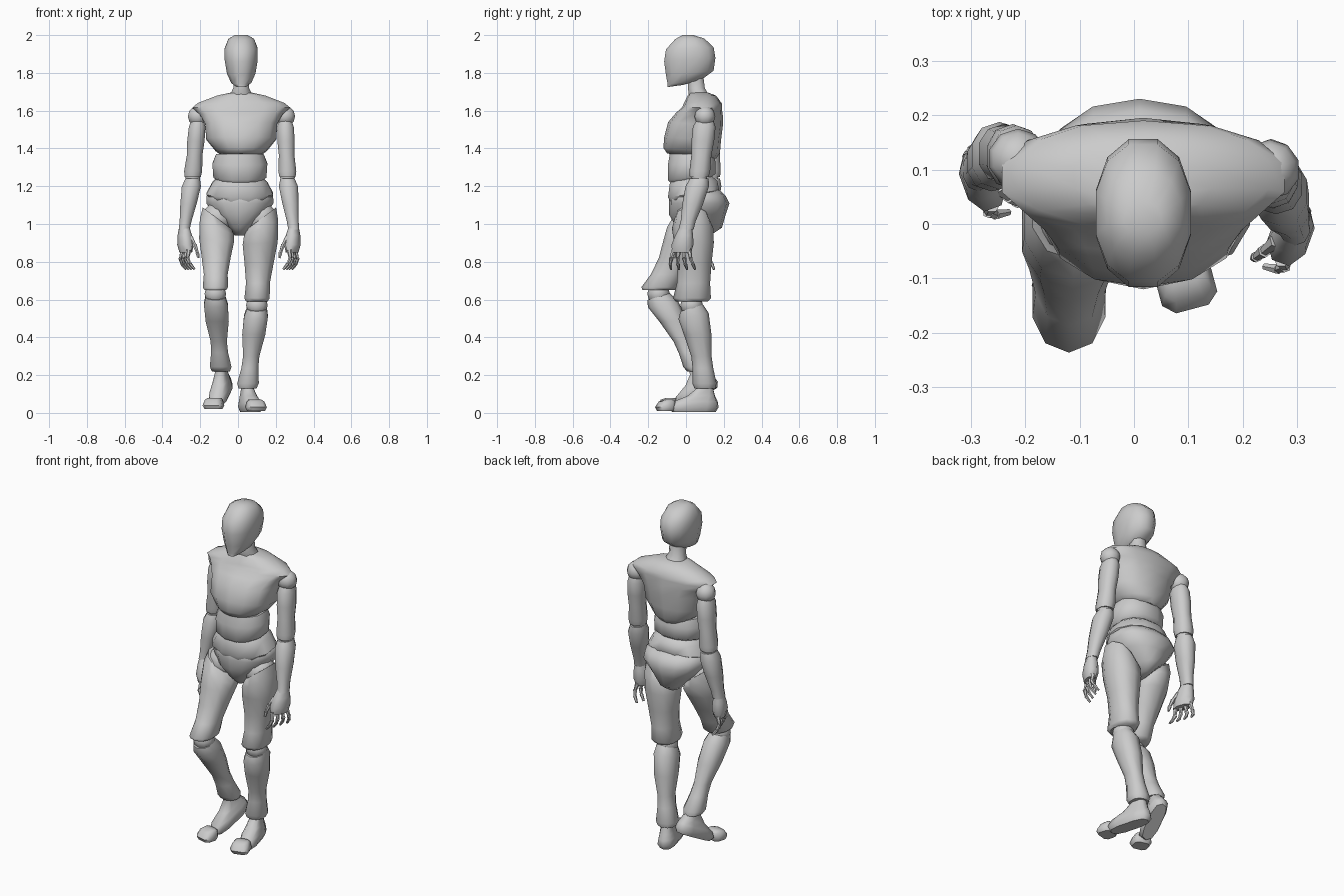
import bpy, bmesh
from math import sin, cos, pi, radians, copysign
from mathutils import Matrix, Vector

cube = bpy.data.objects.get("Cube")
if cube:
    bpy.data.objects.remove(cube, do_unlink=True)

grey = bpy.data.materials.new("mannequin_grey")
grey.use_nodes = True
grey.diffuse_color = (0.6, 0.6, 0.6, 1)
grey.node_tree.nodes["Principled BSDF"].inputs["Base Color"].default_value = grey.diffuse_color


def finish(name, bm):
    bmesh.ops.recalc_face_normals(bm, faces=bm.faces)
    mesh = bpy.data.meshes.new(name)
    bm.to_mesh(mesh)
    bm.free()
    mesh.materials.append(grey)
    obj = bpy.data.objects.new(name, mesh)
    bpy.context.collection.objects.link(obj)
    bpy.ops.object.select_all(action='DESELECT')
    obj.select_set(True)
    bpy.context.view_layer.objects.active = obj
    bpy.ops.object.shade_smooth_by_angle(angle=radians(55))


def loft(name, rings, sides=10, power=0.9, matrix=Matrix()):
    """Skin rings of (centre, x radius, y radius, x slope, y slope) into a capped body."""
    bm = bmesh.new()
    loops = []
    for centre, rx, ry, slope_x, slope_y in rings:
        loop = []
        for i in range(sides):
            angle = 2 * pi * (i + 0.5) / sides
            c, s = cos(angle), sin(angle)
            dx = rx * copysign(abs(c) ** power, c)
            dy = ry * copysign(abs(s) ** power, s)
            offset = Vector((dx, dy, slope_x * dx + slope_y * dy))
            loop.append(bm.verts.new(matrix @ (centre + offset)))
        loops.append(loop)
    for low, high in zip(loops, loops[1:]):
        for i in range(sides):
            j = (i + 1) % sides
            bm.faces.new((low[i], low[j], high[j], high[i]))
    bm.faces.new(loops[0])
    bm.faces.new(loops[-1])
    finish(name, bm)


def stack(name, profile, x=0, slope=0, **options):
    """Loft upward through (z, x radius, y, y radius); the slope fades towards the top."""
    last = len(profile) - 1
    rings = [(Vector((x, y, z)), rx, ry, 0, slope * (1 - i / last))
             for i, (z, rx, y, ry) in enumerate(profile)]
    loft(name, rings, **options)


def limb(name, start, end, profile, cut=0, bow=0, tilt=0):
    """Loft along start to end through (fraction, x radius, y radius), with a slanted top."""
    rings = []
    for t, rx, ry in profile:
        centre = start.lerp(end, t) + Vector((0, bow * sin(pi * t), 0))
        fade = max(0, 1 - t * 3)
        rings.append((centre, rx, ry, cut * fade, tilt * fade))
    loft(name, rings)


def ball(name, center, radius):
    bm = bmesh.new()
    bmesh.ops.create_uvsphere(bm, u_segments=10, v_segments=6, radius=radius,
                              matrix=Matrix.Translation(center))
    finish(name, bm)


def finger(name, points, radius):
    # Chain of tapered knuckle segments
    bm = bmesh.new()
    for a, b in zip(points, points[1:]):
        along = b - a
        turn = along.to_track_quat('Z', 'Y').to_matrix().to_4x4()
        bmesh.ops.create_cone(bm, cap_ends=True, segments=6, radius1=radius,
                              radius2=radius * 0.6, depth=along.length,
                              matrix=Matrix.Translation((a + b) / 2) @ turn)
        radius *= 0.85
    finish(name, bm)


# Head and neck
MIDDLE = 0.017
stack("head", [(1.73, .03, -.06, .04), (1.75, .055, -.01, .09), (1.8, .078, .02, .13),
               (1.87, .09, .02, .14), (1.93, .09, .02, .13), (1.98, .07, .02, .08),
               (2, .035, .01, .03)], MIDDLE, .14, sides=12)
stack("neck", [(1.64, .07, .09, .06), (1.69, .06, .065, .055), (1.72, .045, .055, .048),
               (1.78, .045, .05, .045)], MIDDLE, sides=8)

# Torso
stack("chest", [(1.36, .1, .03, .13), (1.39, .14, .03, .15), (1.45, .19, .035, .15),
                (1.53, .195, .05, .145), (1.58, .225, .07, .125), (1.615, .265, .085, .105),
                (1.64, .235, .09, .1), (1.68, .13, .085, .075), (1.695, .06, .07, .05)],
      MIDDLE, -.1, sides=14)
stack("upper_abdomen", [(1.22, .1, .03, .1), (1.25, .145, .03, .13), (1.32, .15, .03, .13),
                        (1.37, .13, .03, .12)], .01, .2, sides=12)
stack("lower_abdomen", [(1.13, .15, .04, .12), (1.16, .182, .04, .14), (1.22, .15, .04, .13),
                        (1.26, .11, .03, .1)], .01, .2, sides=12)
stack("pelvis", [(.94, .03, .06, .07), (.98, .065, .07, .12), (1.05, .14, .06, .15),
                 (1.11, .182, .07, .16), (1.15, .18, .06, .15), (1.18, .15, .06, .12)],
      .01, sides=14)

# Limb outlines shared by both sides
THIGH = [(0, .08, .09), (.12, .095, .11), (.3, .097, .105), (.55, .08, .09),
         (.78, .066, .088), (.96, .07, .1), (1, .06, .085)]
SHIN = [(0, .055, .06), (.1, .066, .08), (.33, .064, .073), (.6, .045, .054),
        (.75, .047, .055), (.94, .06, .064), (1, .05, .055)]
UPPER_ARM = [(0, .035, .045), (.12, .046, .06), (.37, .048, .06), (.62, .043, .053),
             (.9, .05, .055), (1, .045, .05)]
FOREARM = [(0, .04, .05), (.15, .053, .062), (.5, .045, .055), (.83, .033, .04), (1, .03, .04)]
FOOT = [(-.125, .04, -.06, .12), (-.1, .053, -.06, .135), (-.07, .048, -.05, .12),
        (-.04, .04, -.02, .075), (0, .03, 0, .045), (.03, .03, 0, .035)]
TOES = [(-.03, .045, 0, .04), (-.01, .055, 0, .05), (.02, .045, .01, .04), (.03, .035, .02, .02)]
PALM = [(-.12, .03, -.025, .052), (-.08, .04, -.02, .06), (-.03, .036, -.01, .048),
        (.02, .024, 0, .032)]

# Joint positions of the walking pose
POSE = {
    "right": dict(hip=(-.11, .025, 1.03), knee=(-.12, -.145, .65), ankle=(-.09, .06, .22),
                  toes=(-.13, -.1, .05), shoulder=(-.213, .12, 1.57),
                  elbow=(-.24, .13, 1.25), wrist=(-.285, .1, .97), heel_lift=27),
    "left": dict(hip=(.125, .03, 1.03), knee=(.1, .03, .59), ankle=(.05, .1, .13),
                 toes=(.095, -.11, .04), shoulder=(.25, .1, 1.57),
                 elbow=(.262, .07, 1.25), wrist=(.295, 0, .97), heel_lift=0),
}

for side, pose in POSE.items():
    mirror = 1 if side == "left" else -1
    lift = pose.pop("heel_lift")
    at = {joint: Vector(place) for joint, place in pose.items()}

    # Leg
    ball(side + "_hip", at["hip"], .085)
    limb(side + "_thigh", at["hip"], at["knee"], THIGH, .75 * mirror, .015)
    ball(side + "_knee", at["knee"] - Vector((0, 0, .02)), .06)
    limb(side + "_shin", at["knee"] - Vector((0, 0, .035)), at["ankle"], SHIN, 0, .01, .3)

    # Foot and toes, turned outward
    turn = Matrix.Rotation(radians(15 * mirror), 4, 'Z')
    tip = Matrix.Rotation(radians(lift), 4, 'X')
    stack(side + "_foot", FOOT, power=.7,
          matrix=Matrix.Translation(at["ankle"]) @ turn @ tip)
    stack(side + "_toes", TOES, sides=8, power=.6,
          matrix=Matrix.Translation(at["toes"]) @ turn)

    # Arm
    ball(side + "_shoulder", at["shoulder"], .055)
    limb(side + "_upper_arm", at["shoulder"] - Vector((0, 0, .02)), at["elbow"], UPPER_ARM)
    ball(side + "_elbow", at["elbow"], .042)
    limb(side + "_forearm", at["elbow"] - Vector((0, 0, .01)), at["wrist"], FOREARM)

    # Hand with four splayed, curled fingers and a thumb, turned inward
    hand = (Matrix.Translation(at["wrist"]) @ Matrix.Diagonal((mirror, 1, 1, 1))
            @ Matrix.Rotation(radians(-20), 4, 'Z'))
    stack(side + "_hand", PALM, sides=8, matrix=hand)
    for k in range(4):
        splay = (k - 1.5) * .03
        curl = [(0, 1, -.11), (.01, 1.2, -.15), (0, 1.4, -.18), (-.025, 1.5, -.21)]
        path = [hand @ Vector((x, splay * spread - .025, z)) for x, spread, z in curl]
        finger(f"{side}_finger_{k + 1}", path, .014)
    thumb = [(-.02, -.04, -.04), (-.035, -.065, -.08), (-.045, -.08, -.12), (-.05, -.085, -.15)]
    finger(side + "_thumb", [hand @ Vector(p) for p in thumb], .015)
